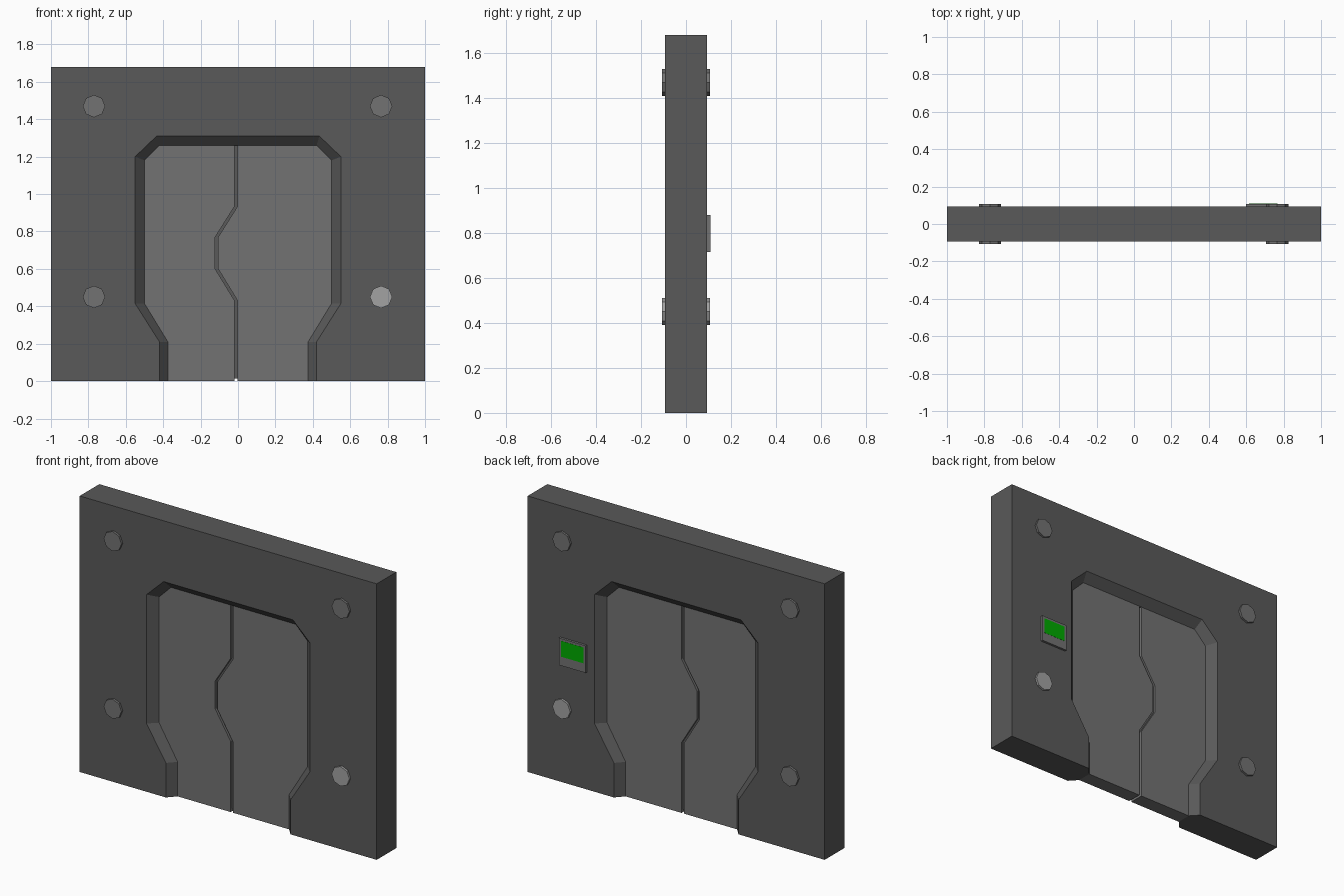
import bpy, bmesh, math

if "Cube" in bpy.data.objects:
    bpy.data.objects.remove(bpy.data.objects["Cube"])

FACE, DOOR, CORE = 0.094, 0.045, 0.03      # half depths


def material(name, r, g, b):
    m = bpy.data.materials.new(name)
    m.diffuse_color = (r, g, b, 1)
    m.use_nodes = True
    m.node_tree.nodes["Principled BSDF"].inputs["Base Color"].default_value = m.diffuse_color
    return m


def loft(name, sections, mat):
    """Solid through matching (x, z) profiles placed at given y depths."""
    bm = bmesh.new()
    rings = [[bm.verts.new((x, y, z)) for x, z in pts] for y, pts in sections]
    for a, b in zip(rings, rings[1:]):
        for i in range(len(a)):
            j = (i + 1) % len(a)
            bm.faces.new((a[i], a[j], b[j], b[i]))
    bm.faces.new(rings[0])
    bm.faces.new(rings[-1])
    bmesh.ops.recalc_face_normals(bm, faces=bm.faces)
    bmesh.ops.dissolve_limit(bm, angle_limit=math.radians(0.5),
                             verts=bm.verts, edges=bm.edges)
    me = bpy.data.meshes.new(name)
    bm.to_mesh(me)
    bm.free()
    me.materials.append(mat)
    ob = bpy.data.objects.new(name, me)
    bpy.context.collection.objects.link(ob)
    return ob


def slab(name, pts, y0, y1, mat):
    return loft(name, [(y0, pts), (y1, pts)], mat)


def rect(x0, x1, z0, z1):
    return [(x0, z0), (x1, z0), (x1, z1), (x0, z1)]


def mirror(pts):
    return [(-x, z) for x, z in pts]


dark = material("dark_grey", 0.1, 0.1, 0.1)
mid = material("mid_grey", 0.17, 0.17, 0.17)
light = material("light_grey", 0.36, 0.36, 0.36)
green = material("green", 0.0, 0.4, 0.0)

# Right half of the opening, at the wall faces and at the doors
wide = [(0.42, 0), (0.42, 0.21), (0.55, 0.415), (0.55, 1.2), (0.435, 1.31)]
narrow = [(0.375, 0), (0.375, 0.21), (0.5, 0.415), (0.5, 1.18), (0.42, 1.26)]


# Wall frame with a chamfered opening
def frame_profile(half):
    return ([(1, 0), (1, 1.68), (-1, 1.68), (-1, 0)]
            + mirror(half) + half[::-1])


loft("door_frame", [(-FACE, frame_profile(wide)), (-DOOR, frame_profile(narrow)),
                    (DOOR, frame_profile(narrow)), (FACE, frame_profile(wide))], dark)

# Interlocking door leaves with a grooved seam
seam = [(-0.002, 1.26), (-0.002, 0.935), (-0.106, 0.77),
        (-0.106, 0.6), (-0.002, 0.43), (-0.002, 0)]
seam_left = [(x - 0.016, z) for x, z in seam]
slab("right_door", narrow + seam, -DOOR, DOOR, mid)
slab("left_door", mirror(narrow) + seam_left, -DOOR, DOOR, mid)
slab("door_seal", seam[:-1] + [(-0.002, 0.015), (-0.018, 0.015)] + seam_left[-2::-1],
     -CORE, CORE, dark)

# Octagonal bolt heads on both faces
for side in (-1, 1):
    for x in (-0.77, 0.765):
        for z in (0.45, 1.47):
            octagon = [(x + 0.06 * math.cos(k * math.pi / 4),
                        z + 0.06 * math.sin(k * math.pi / 4)) for k in range(8)]
            slab("bolt", octagon, side * (FACE - 0.01), side * 0.107,
                 light if x > 0 and z < 1 else mid)

# Control panel with a lit screen on the back
slab("control_panel", rect(0.6, 0.78, 0.715, 0.88), FACE - 0.01, 0.108, mid)
slab("panel_screen", rect(0.615, 0.767, 0.77, 0.866), 0.1, 0.109, green)
